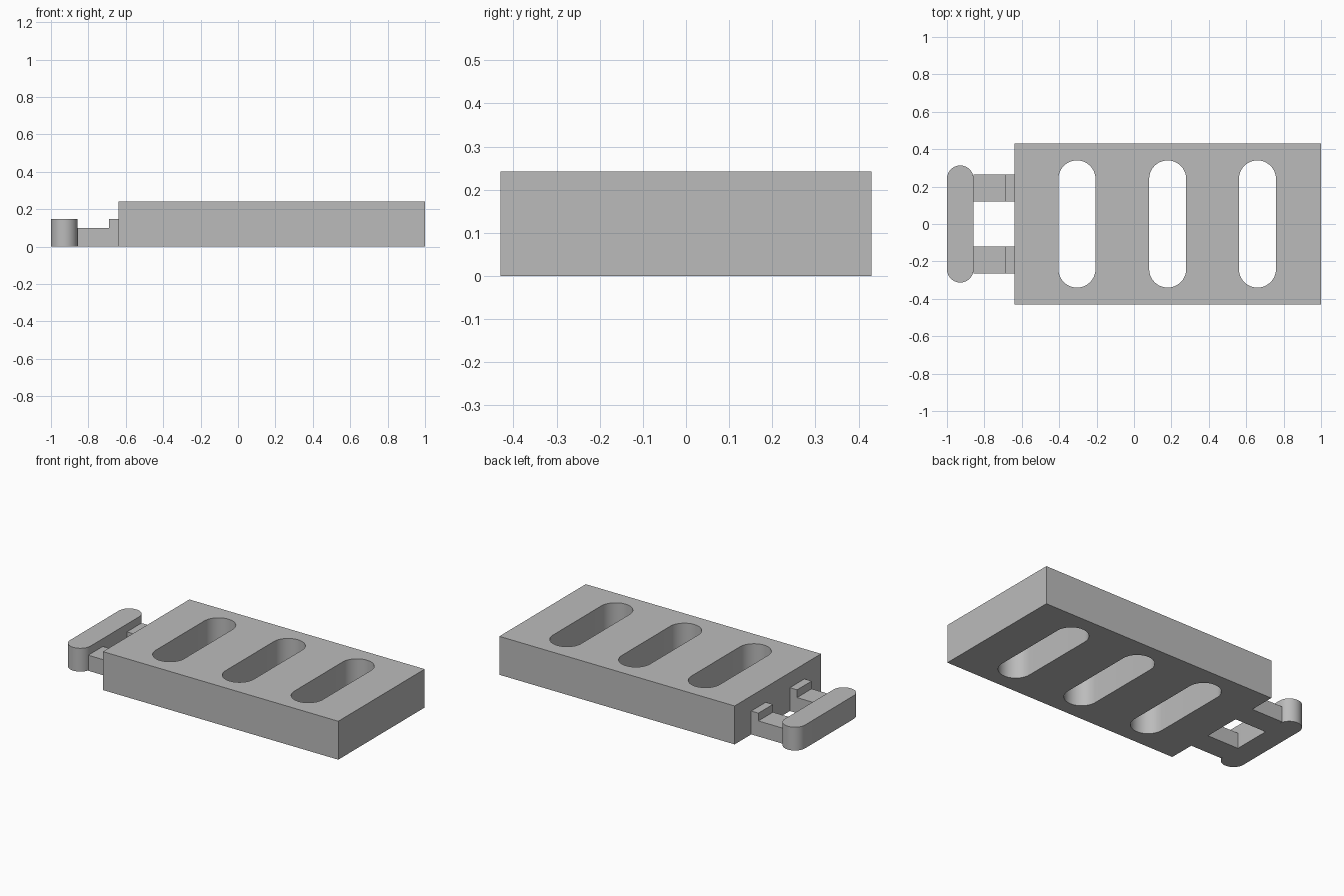
import bpy, bmesh, math
from mathutils import Vector

if "Cube" in bpy.data.objects:
    bpy.data.objects.remove(bpy.data.objects["Cube"])

grey = bpy.data.materials.new("plain grey")
grey.diffuse_color = (0.5, 0.5, 0.5, 1)
grey.use_nodes = True
grey.node_tree.nodes["Principled BSDF"].inputs["Base Color"].default_value = grey.diffuse_color


def prism(name, points, direction):
    """Closed solid made by extruding a planar outline along a vector."""
    bm = bmesh.new()
    face = bm.faces.new([bm.verts.new(p) for p in points])
    ext = bmesh.ops.extrude_face_region(bm, geom=[face], use_keep_orig=True)
    verts = [g for g in ext["geom"] if isinstance(g, bmesh.types.BMVert)]
    bmesh.ops.translate(bm, verts=verts, vec=Vector(direction))
    bmesh.ops.recalc_face_normals(bm, faces=bm.faces[:])
    mesh = bpy.data.meshes.new(name)
    bm.to_mesh(mesh)
    bm.free()
    mesh.materials.append(grey)
    obj = bpy.data.objects.new(name, mesh)
    bpy.context.collection.objects.link(obj)
    return obj


def stadium(cx, width, length, z, steps=24):
    """Outline with two round ends, long along y."""
    r = width / 2
    pts = []
    for side in (1, -1):
        for i in range(steps + 1):
            a = math.pi * i / steps
            pts.append((cx + side * r * math.cos(a),
                        side * (length / 2 - r + r * math.sin(a)), z))
    return pts


def select_only(obj):
    bpy.ops.object.select_all(action='DESELECT')
    obj.select_set(True)
    bpy.context.view_layer.objects.active = obj


# Main block with three through slots
X0, X1, Y, H = -0.64, 1.0, 0.43, 0.242
body = prism("body", [(X0, -Y, 0), (X1, -Y, 0), (X1, Y, 0), (X0, Y, 0)], (0, 0, H))
for cx in (-0.305, 0.18, 0.66):
    cutter = prism("slot_cutter", stadium(cx, 0.198, 0.68, -0.1), (0, 0, H + 0.2))
    cutter.hide_render = True
    mod = body.modifiers.new("slot", 'BOOLEAN')
    mod.operation = 'DIFFERENCE'
    mod.solver = 'EXACT'
    mod.object = cutter
    select_only(body)
    bpy.ops.object.modifier_apply(modifier=mod.name)
    bpy.data.objects.remove(cutter)

# Cross bar with rounded ends
bar = prism("cross_bar", stadium(-0.929, 0.142, 0.626, 0), (0, 0, 0.147))

# Two stepped arms joining the bar to the block
profile = [(-0.858, 0), (X0, 0), (X0, 0.147), (-0.69, 0.147), (-0.69, 0.098), (-0.858, 0.098)]
for name, y in (("front_arm", -0.265), ("back_arm", 0.12)):
    prism(name, [(x, y, z) for x, z in profile], (0, 0.145, 0))

# Smooth the rounded walls, keep edges sharp
for obj in (body, bar):
    select_only(obj)
    bpy.ops.object.shade_smooth_by_angle(angle=math.radians(30))
